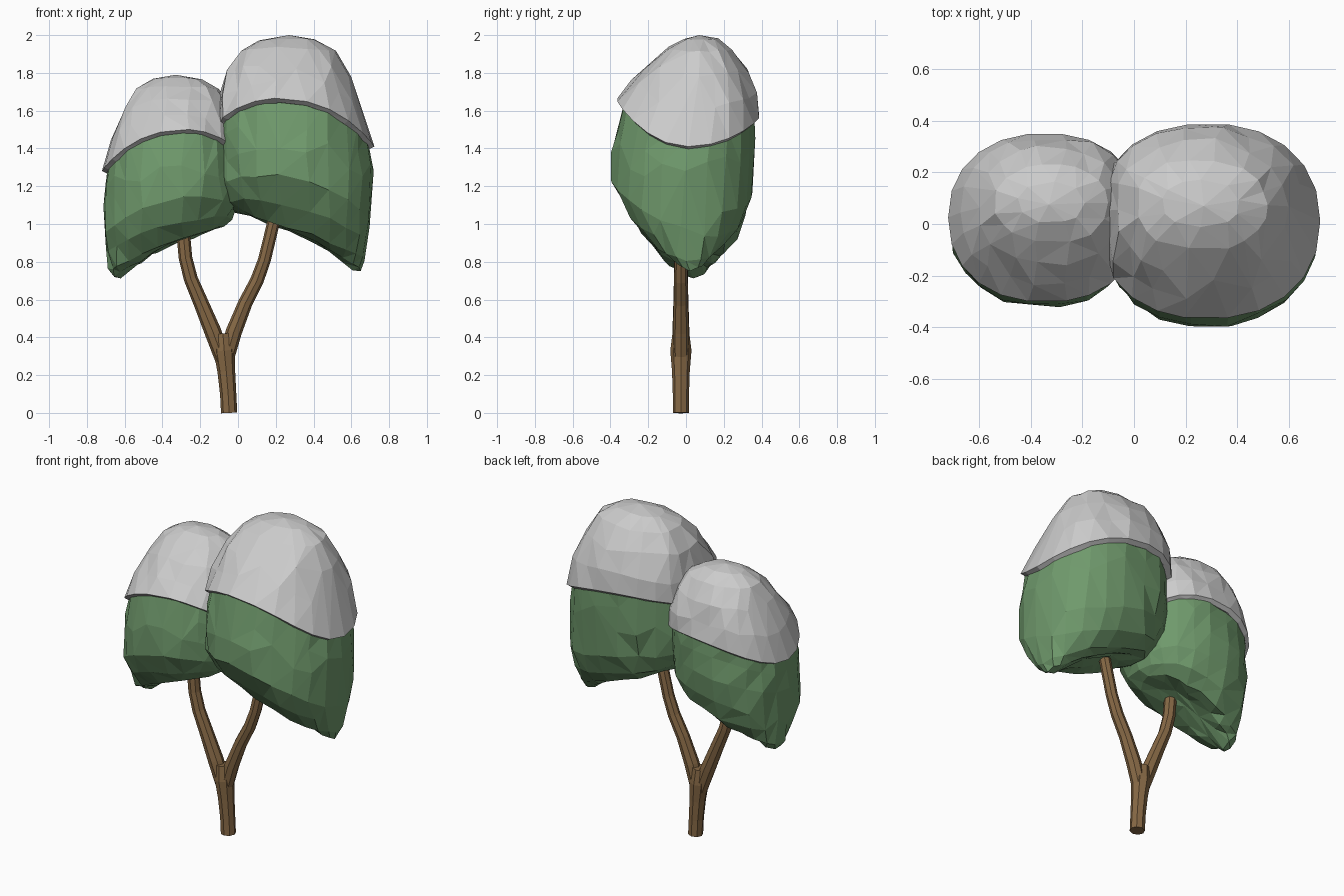
import bpy, bmesh, math, random
from mathutils import Vector

if "Cube" in bpy.data.objects:
    bpy.data.objects.remove(bpy.data.objects["Cube"])

N = 22


def material(name, rgb):
    m = bpy.data.materials.new(name)
    m.diffuse_color = (*rgb, 1)
    m.use_nodes = True
    m.node_tree.nodes["Principled BSDF"].inputs["Base Color"].default_value = m.diffuse_color
    return m


GREEN = material("leaf_green", (0.16, 0.32, 0.15))
BROWN = material("bark_brown", (0.24, 0.14, 0.06))


def spow(v, e):
    return math.copysign(abs(v) ** e, v)


def ring(xl, zl, xr, zr, yf, zf, yb, zb):
    """Oval loop through its left, right, front and back points, cut flat on the left."""
    pts = []
    for i in range(N):
        a = 2 * math.pi * i / N
        c, s = math.cos(a), math.sin(a)
        e = 2 / 2.2 if c > 0 else 2 / 2.3
        c, s = spow(c, e), spow(s, e)
        mid = (zl + zr) / 2
        rise = (zb if s > 0 else zf) - mid
        pts.append(Vector((max(-0.105, (xl + xr) / 2 + (xr - xl) / 2 * c),
                           (yf + yb) / 2 + (yb - yf) / 2 * s,
                           mid + (zr - zl) / 2 * c + rise * s * s)))
    return pts


def loft(name, rows, place, end, fixed, seed, ratio, mat=None):
    """Skin the loops, roughen the free ones, and reduce to irregular facets."""
    rnd = random.Random(seed)
    bm = bmesh.new()
    loops = []
    for k, row in enumerate(rows):
        size = abs(row[0].x - row[N // 2].x)
        j = 0 if k < fixed else 0.011 * min(1, (size / 0.65) ** 2)
        loops.append([bm.verts.new(place(p + Vector([rnd.uniform(-j, j) for _ in range(3)])))
                      for p in row])
    for a, b in zip(loops, loops[1:]):
        for i in range(N):
            bm.faces.new((a[i], a[(i + 1) % N], b[(i + 1) % N], b[i]))
    tip = bm.verts.new(place(Vector(end)))
    for i in range(N):
        bm.faces.new((loops[-1][i], loops[-1][(i + 1) % N], tip))
    # close the hidden opening so normals are unambiguous
    bm.faces.new(loops[0])
    bmesh.ops.recalc_face_normals(bm, faces=bm.faces)
    bmesh.ops.triangulate(bm, faces=bm.faces)
    me = bpy.data.meshes.new(name)
    bm.to_mesh(me)
    bm.free()
    ob = bpy.data.objects.new(name, me)
    bpy.context.collection.objects.link(ob)
    if mat:
        me.materials.append(mat)
    d = ob.modifiers.new("facets", 'DECIMATE')
    d.ratio = ratio
    return ob


# loops: left x z, right x z, front y z, back y z
LEAF = [ring(*r) for r in (
    (-0.11, 1.55, 0.69, 1.46, -0.325, 1.69, 0.36, 1.61),
    (-0.12, 1.44, 0.705, 1.33, -0.365, 1.52, 0.37, 1.47),
    (-0.12, 1.30, 0.715, 1.20, -0.39, 1.38, 0.37, 1.32),
    (-0.11, 1.19, 0.71, 1.03, -0.39, 1.24, 0.345, 1.15),
    (-0.08, 1.12, 0.695, 0.92, -0.31, 1.08, 0.295, 1.02),
    (-0.02, 1.07, 0.675, 0.81, -0.20, 0.96, 0.215, 0.94),
    (0.07, 1.05, 0.65, 0.755, -0.09, 0.93, 0.14, 0.92),
    (0.18, 1.03, 0.61, 0.75, -0.01, 0.92, 0.07, 0.92))]
SNOW = [ring(*r) for r in (
    (-0.11, 1.485, 0.69, 1.395, -0.342, 1.64, 0.365, 1.55),
    (-0.14, 1.50, 0.722, 1.41, -0.367, 1.66, 0.39, 1.57),
    (-0.13, 1.64, 0.665, 1.61, -0.285, 1.755, 0.37, 1.69),
    (-0.07, 1.81, 0.59, 1.79, -0.20, 1.85, 0.325, 1.81),
    (0.01, 1.915, 0.515, 1.915, -0.10, 1.93, 0.25, 1.92),
    (0.11, 1.97, 0.41, 1.975, -0.01, 1.98, 0.17, 1.98))]


def large(p):
    return p.copy()


def small(p):
    # mirrored, reduced copy on the left
    s = 0.864
    return Vector((-0.33 - s * (p.x - 0.27), s * p.y + 0.015, s * p.z + 0.062))


for label, place, seed in (("large", large, 3), ("small", small, 8)):
    loft(label + "_crown", LEAF, place, (0.40, 0.03, 0.92), 0, seed, 0.75, GREEN)
    loft(label + "_snow_cap", SNOW, place, (0.27, 0.07, 2.0), 2, seed + 1, 0.8)

# forked trunk: x, z, radius
cu = bpy.data.curves.new("forked_trunk", 'CURVE')
cu.dimensions = '3D'
cu.bevel_depth = 1
cu.bevel_resolution = 2
cu.use_fill_caps = True
for path in (
        ((-0.047, 0, 0.043), (-0.052, 0.1, 0.043), (-0.062, 0.22, 0.047),
         (-0.073, 0.33, 0.056), (-0.08, 0.42, 0.045)),
        ((-0.078, 0.28, 0.042), (-0.133, 0.43, 0.045), (-0.195, 0.58, 0.04),
         (-0.25, 0.71, 0.037), (-0.278, 0.82, 0.036), (-0.297, 1.03, 0.036)),
        ((-0.065, 0.28, 0.042), (-0.022, 0.43, 0.043), (0.038, 0.58, 0.038),
         (0.10, 0.7, 0.036), (0.14, 0.81, 0.034), (0.21, 1.1, 0.033))):
    sp = cu.splines.new('POLY')
    sp.points.add(len(path) - 1)
    sp.use_smooth = False
    for pt, (x, z, r) in zip(sp.points, path):
        pt.co = (x, -0.027, z, 1)
        pt.radius = r
trunk = bpy.data.objects.new("forked_trunk", cu)
bpy.context.collection.objects.link(trunk)
cu.materials.append(BROWN)
bpy.context.view_layer.objects.active = trunk
trunk.select_set(True)
bpy.ops.object.convert(target='MESH')
